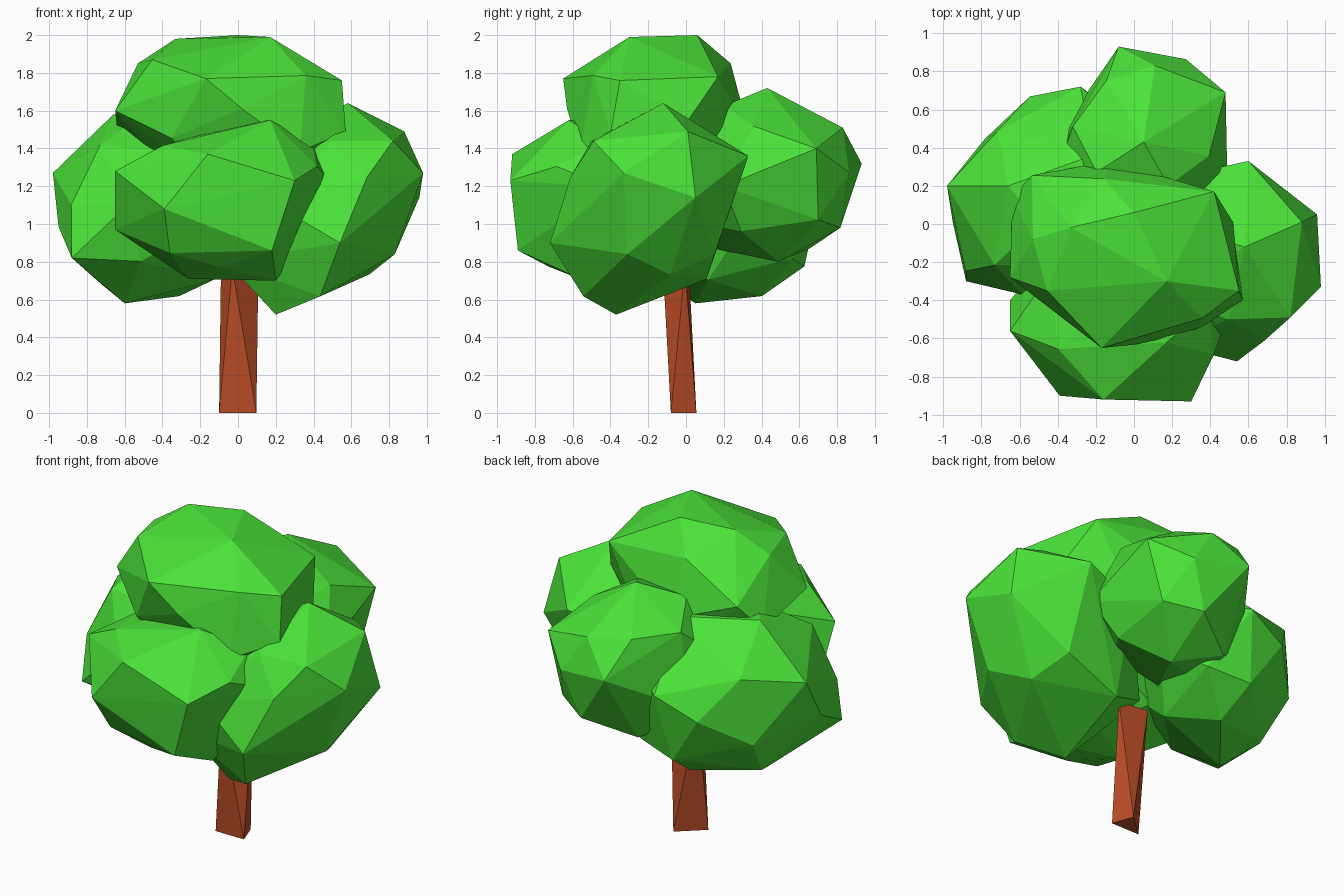
import bpy, bmesh, math, random
from mathutils import Vector, Euler

if "Cube" in bpy.data.objects:
    bpy.data.objects.remove(bpy.data.objects["Cube"])


def material(name, rgb):
    m = bpy.data.materials.new(name)
    m.diffuse_color = (*rgb, 1)
    m.use_nodes = True
    m.node_tree.nodes["Principled BSDF"].inputs["Base Color"].default_value = m.diffuse_color
    return m


def hull(name, points, mat):
    """Flat-faced solid wrapped around a set of points."""
    bm = bmesh.new()
    for p in points:
        bm.verts.new(p)
    bmesh.ops.convex_hull(bm, input=bm.verts[:])
    loose = [v for v in bm.verts if not v.link_faces]
    bmesh.ops.delete(bm, geom=loose, context='VERTS')
    bmesh.ops.recalc_face_normals(bm, faces=bm.faces[:])
    mesh = bpy.data.meshes.new(name)
    bm.to_mesh(mesh)
    bm.free()
    mesh.materials.append(mat)
    obj = bpy.data.objects.new(name, mesh)
    bpy.context.collection.objects.link(obj)
    return obj


def fit(points, low, high):
    """Stretch the points to fill the box from low to high."""
    for k in range(3):
        a, b = min(p[k] for p in points), max(p[k] for p in points)
        for p in points:
            p[k] = low[k] + (p[k] - a) / (b - a) * (high[k] - low[k])


def leaf_clump(name, low, high, seed, lean, corners, boxy=0.95, count=26):
    """Irregular faceted ball in a box; lean = slant in xy, xz and yz.
    Each prominent corner replaces the ball points close to it."""
    rng = random.Random(seed)
    turn = Euler([rng.uniform(0, math.tau) for _ in range(3)]).to_matrix()
    xy, xz, yz = lean
    pts = []
    for i in range(count):
        z = 1 - (2 * i + 1) / count
        a = i * math.pi * (3 - math.sqrt(5))
        r = math.sqrt(1 - z * z)
        p = Vector((r * math.cos(a), r * math.sin(a), z))
        p += Vector([rng.uniform(-0.1, 0.1) for _ in range(3)])
        p = turn @ p.normalized()
        x, y, z = (math.copysign(abs(c) ** boxy, c) for c in p)
        pts.append(Vector((x + (xy * y + xz * z) / 2,
                           y + (xy * x + yz * z) / 2,
                           z + (xz * x + yz * y) / 2)))
    fit(pts, low, high)
    corners = [Vector(c) for c in corners]
    pts = [p for p in pts if all((p - c).length > 0.24 for c in corners)]
    return hull(name, pts + corners, green)


green = material("leaves", (0.07, 0.76, 0.04))
brown = material("bark", (0.50, 0.075, 0.02))

# trunk: twisted three-sided post
base = [(-0.10, -0.08, 0), (0.097, -0.08, 0), (0.05, 0.055, 0)]
top = [(-0.03, -0.122, 0.77), (0.108, -0.005, 0.77), (-0.09, 0.015, 0.77)]
hull("trunk", base + top, brown)

# foliage: five overlapping clumps
leaf_clump("top_foliage", (-0.64, -0.63, 1.17), (0.57, 0.33, 1.98), 3,
           (-0.2, -0.1, 0),
           [(0.17, -0.30, 1.99), (0, 0.06, 2.0), (0.55, -0.35, 1.76),
            (0.42, 0.17, 1.78), (-0.17, -0.65, 1.77), (-0.53, -0.08, 1.85),
            (-0.65, -0.28, 1.60)])
leaf_clump("front_foliage", (-0.64, -0.90, 0.71), (0.52, -0.03, 1.53), 5,
           (0, 0.1, 0),
           [(0.17, -0.62, 1.55), (-0.16, -0.92, 1.37), (0.30, -0.93, 1.23),
            (-0.39, -0.90, 1.08), (0.18, -0.89, 0.86), (-0.65, -0.56, 1.28),
            (-0.65, -0.40, 0.97), (0.20, -0.54, 0.70)])
leaf_clump("right_foliage", (-0.06, -0.70, 0.54), (0.96, 0.32, 1.62), 8,
           (0.05, 0.35, 0.22),
           [(0.58, -0.12, 1.64), (0.20, -0.37, 0.52), (0.98, -0.33, 1.27),
            (0.96, 0.05, 1.14), (0.83, -0.31, 0.84), (0.82, -0.49, 1.44),
            (0.88, 0.01, 1.49), (0.60, 0.33, 1.36), (0.54, -0.72, 0.90)])
leaf_clump("left_foliage", (-0.95, -0.37, 0.60), (0.06, 0.70, 1.58), 11,
           (0.3, 0, 0),
           [(-0.98, 0.20, 1.27), (-0.88, -0.30, 0.82), (-0.28, 0.72, 1.20),
            (-0.60, 0.05, 0.58), (-0.66, 0.20, 1.58)])
leaf_clump("back_foliage", (-0.41, -0.06, 0.80), (0.48, 0.90, 1.70), 14,
           (0.1, 0, 0),
           [(-0.08, 0.93, 1.32), (0.48, 0.69, 1.40), (0.11, 0.83, 1.51),
            (0.05, 0.43, 1.72), (0.49, 0.20, 1.20)])
